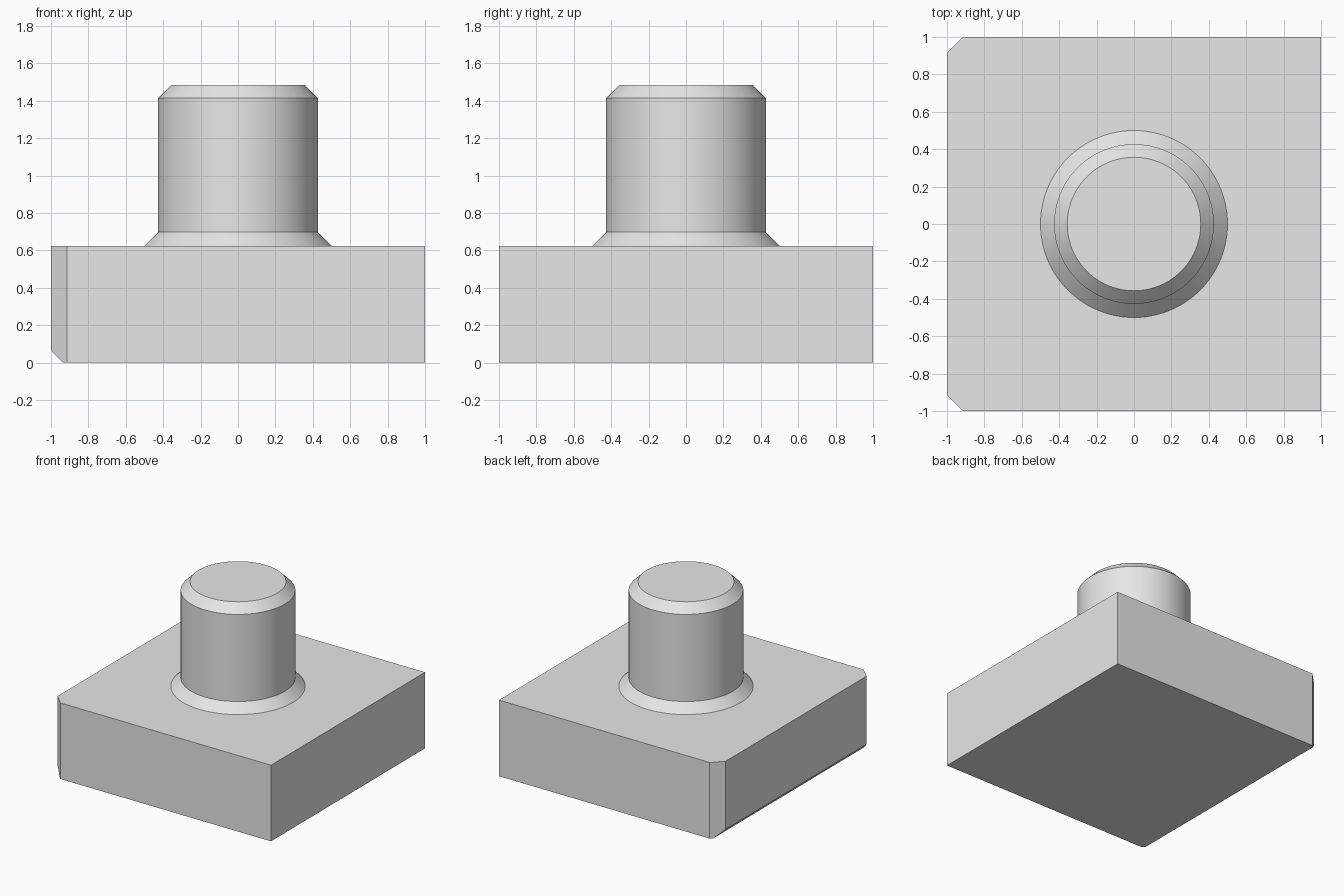
import bpy
import bmesh
import math
from mathutils import Matrix, Vector

default = bpy.data.objects.get("Cube")
if default:
    bpy.data.objects.remove(default, do_unlink=True)

BASE_TOP = 0.625
CORNER = 0.085   # chamfer on the two upright edges
LOWER = 0.065    # chamfer on the bottom edge

grey = bpy.data.materials.new("plain_grey")
grey.use_nodes = True
colour = (0.8, 0.8, 0.8, 1)
grey.diffuse_color = colour
grey.node_tree.nodes["Principled BSDF"].inputs["Base Color"].default_value = colour


def add_object(name, bm):
    bmesh.ops.recalc_face_normals(bm, faces=bm.faces)
    mesh = bpy.data.meshes.new(name)
    bm.to_mesh(mesh)
    bm.free()
    mesh.materials.append(grey)
    obj = bpy.data.objects.new(name, mesh)
    bpy.context.collection.objects.link(obj)
    return obj


def slice_off(bm, point, normal):
    """Remove everything beyond a plane and cap the cut."""
    cut = bmesh.ops.bisect_plane(
        bm, geom=bm.verts[:] + bm.edges[:] + bm.faces[:],
        plane_co=point, plane_no=normal, clear_outer=True)
    edges = [e for e in cut["geom_cut"] if isinstance(e, bmesh.types.BMEdge)]
    bmesh.ops.contextual_create(bm, geom=edges)


# Square base with three chamfered edges on the -x side
bm = bmesh.new()
bmesh.ops.create_cube(bm, size=1, matrix=Matrix.Translation((0, 0, BASE_TOP / 2))
                      @ Matrix.Diagonal((2, 2, BASE_TOP, 1)))
for side in (-1, 1):
    slice_off(bm, Vector((-1 + CORNER, side, 0)), Vector((-1, side, 0)))
slice_off(bm, Vector((-1, 0, LOWER)), Vector((-1, 0, -1)))
add_object("base_block", bm)

# Round post with flared foot and chamfered top, turned from a profile
profile = [(0.5, BASE_TOP), (0.427, 0.698), (0.427, 1.414), (0.357, 1.485), (0, 1.485)]
bm = bmesh.new()
verts = [bm.verts.new((r, 0, z)) for r, z in profile[:-1]]
edges = [bm.edges.new(pair) for pair in zip(verts, verts[1:])]
bmesh.ops.spin(bm, geom=verts + edges, cent=(0, 0, 0), axis=(0, 0, 1),
               angle=math.tau, steps=96)
bmesh.ops.remove_doubles(bm, verts=bm.verts, dist=0.0001)
top_z = profile[-1][1]
rim = [e for e in bm.edges if all(abs(v.co.z - top_z) < 0.001 for v in e.verts)]
bmesh.ops.contextual_create(bm, geom=rim)
post = add_object("round_post", bm)

bpy.ops.object.select_all(action="DESELECT")
post.select_set(True)
bpy.context.view_layer.objects.active = post
bpy.ops.object.shade_smooth_by_angle(angle=math.radians(30))
